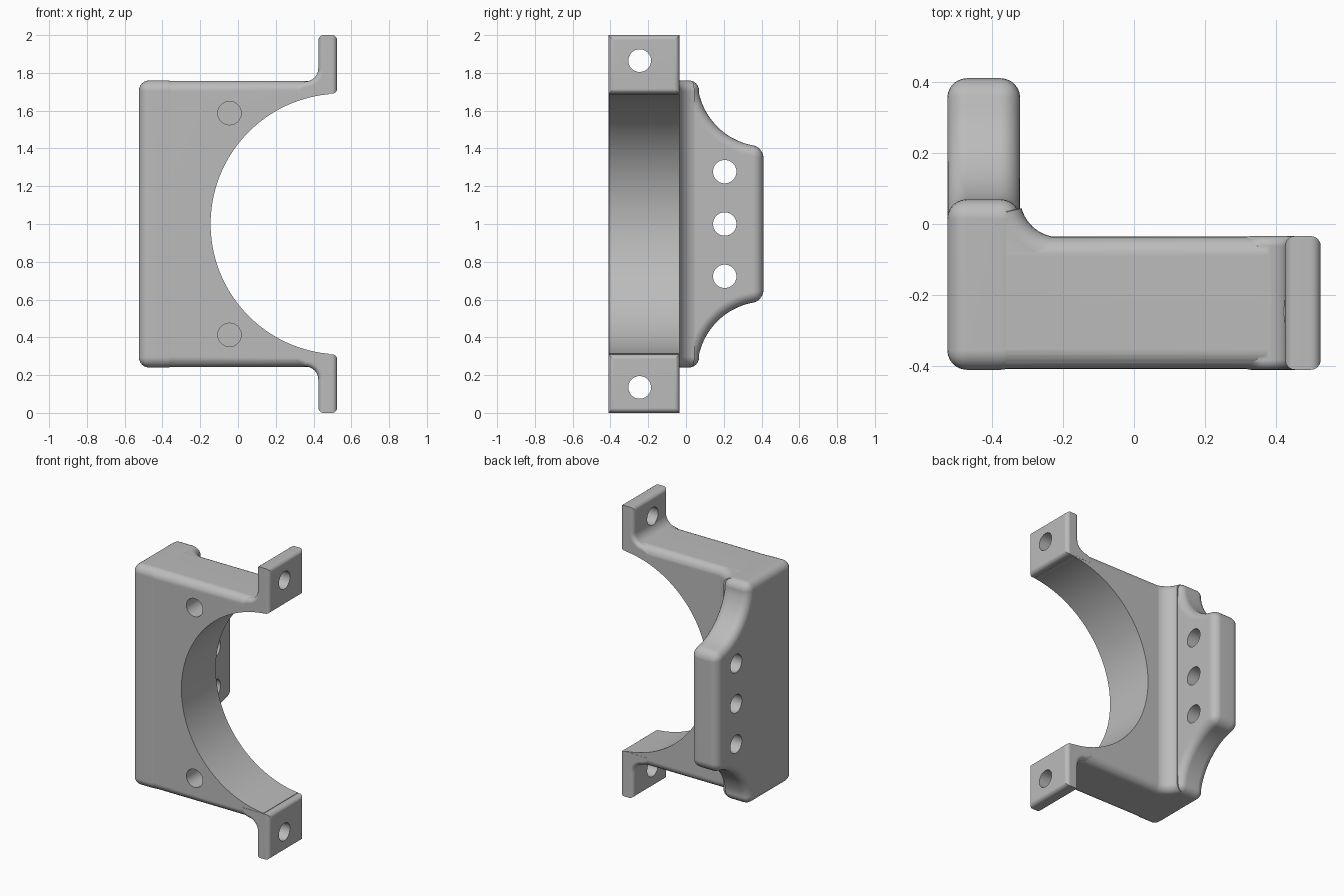
import bpy, bmesh
from math import sin, cos, pi, radians, sqrt
from mathutils import Matrix

if "Cube" in bpy.data.objects:
    bpy.data.objects.remove(bpy.data.objects["Cube"], do_unlink=True)

EDGE = 0.055          # rounding of the body edges
TOP, LOW = 1.76, 0.24

grey = bpy.data.materials.new("plain grey")
grey.use_nodes = True
colour = (0.5, 0.5, 0.5, 1)
grey.diffuse_color = colour
grey.node_tree.nodes["Principled BSDF"].inputs["Base Color"].default_value = colour


def finish(name, bm):
    bmesh.ops.recalc_face_normals(bm, faces=bm.faces[:])
    mesh = bpy.data.meshes.new(name)
    bm.to_mesh(mesh)
    bm.free()
    mesh.materials.append(grey)
    obj = bpy.data.objects.new(name, mesh)
    bpy.context.scene.collection.objects.link(obj)
    return obj


def loft(name, sections, radius=0, rule=None):
    """Skin closed sections, cap both ends and round the edges the rule picks."""
    bm = bmesh.new()
    rings = [[bm.verts.new(p) for p in s] for s in sections]
    n = len(rings[0])
    for a, b in zip(rings, rings[1:]):
        for i in range(n):
            j = (i + 1) % n
            bm.faces.new((a[i], a[j], b[j], b[i]))
    bm.faces.new(rings[0][::-1])
    bm.faces.new(rings[-1])
    bmesh.ops.recalc_face_normals(bm, faces=bm.faces[:])
    if radius:
        picked = [e for e in bm.edges
                  if e.calc_face_angle(0) > radians(30) and rule(*[v.co for v in e.verts])]
        bmesh.ops.bevel(bm, geom=picked, offset=radius, offset_type='OFFSET',
                        segments=6, profile=0.5, affect='EDGES', clamp_overlap=False)
    return finish(name, bm)


def arc(cx, cy, r, start, end, steps):
    angles = [radians(start + (end - start) * i / steps) for i in range(steps + 1)]
    return [(cx + r * cos(a), cy + r * sin(a)) for a in angles]


def cylinder(name, axis, centre, r, depth, sides=40):
    bm = bmesh.new()
    turn = Matrix.Rotation(pi / 2, 4, 'Y' if axis == 'X' else 'X')
    bmesh.ops.create_cone(bm, cap_ends=True, segments=sides, radius1=r, radius2=r,
                          depth=depth, matrix=Matrix.Translation(centre) @ turn)
    obj = finish(name, bm)
    obj.hide_render = True
    return obj


def combine(target, other, operation):
    mod = target.modifiers.new("combine", 'BOOLEAN')
    mod.object, mod.operation, mod.solver = other, operation, 'EXACT'
    graph = bpy.context.evaluated_depsgraph_get()
    result = bpy.data.meshes.new_from_object(target.evaluated_get(graph))
    target.modifiers.clear()
    target.data = result
    bpy.data.objects.remove(other, do_unlink=True)


# Side plate with scooped rear corners
upper = [(-0.41, TOP), (0.07, TOP)] + arc(0.42, 1.77, 0.36, 193, 255, 14) + [(0.41, 1.405)]
outline = upper + [(y, 2 - z) for y, z in reversed(upper)]
bracket = loft("bracket", [[(x, y, z) for y, z in outline] for x in (-0.525, -0.32)],
               EDGE, lambda a, b: True)

# Front block, buried slightly inside the plate
block_profile = [(-0.408, LOW + 0.002), (-0.035, LOW + 0.002),
                 (-0.035, TOP - 0.002), (-0.408, TOP - 0.002)]
block = loft("front_block", [[(x, y, z) for y, z in block_profile] for x in (-0.42, 0.48)],
             EDGE, lambda a, b: abs(a.x - b.x) > 0.5)

# Concave web joining block and plate, rounded at its ends
levels = []
for i in range(7):
    t = pi / 2 * i / 6
    levels.append((TOP - 0.003 - EDGE * (1 - sin(t)), EDGE * (1 - cos(t))))
levels = [(2 - z, d) for z, d in reversed(levels)] + levels
sections = []
for z, inset in levels:
    web = [(-0.42, -0.15), (-0.21, -0.15)]
    web += arc(-0.21, 0.073, 0.11 + inset, -90, -165, 12) + [(-0.42, 0.03)]
    sections.append([(x, y, z) for x, y in web])
fillet = loft("corner_fillet", sections)

# Mounting ears
ear = [(0.525, 1.69), (0.525, 2), (0.425, 2)] + arc(0.355, 1.824, 0.07, 0, -90, 8)
ear += [(0.30, 1.73), (0.30, 1.69)]


def ear_rule(a, b):
    height = [abs(v.z - 1) for v in (a, b)]
    if abs(a.y - b.y) > 0.1:
        return a.x > 0.4
    return min(height) < 0.999 and max(height) > 0.691


ears = []
for side, name in ((1, "upper_ear"), (-1, "lower_ear")):
    ears.append(loft(name, [[(x, y, 1 + side * (z - 1)) for x, z in ear]
                            for y in (-0.41, -0.034)], 0.028, ear_rule))

for part in [block, fillet] + ears:
    combine(bracket, part, 'UNION')

# Round clearance and drilled holes
cutters = [cylinder("bore_cutter", 'Y', (0.545, -0.2, 1), 0.69, 0.9, 160)]
for side in (1, -1):
    cutters.append(cylinder("ear_hole_cutter", 'X', (0.5, -0.245, 1 + side * 0.865), 0.06, 0.5))
    cutters.append(cylinder("blind_hole_cutter", 'Y', (-0.045, -0.41, 1 + side * 0.587), 0.062, 0.3))
for step in (-1, 0, 1):
    cutters.append(cylinder("plate_hole_cutter", 'X', (-0.42, 0.205, 1 + step * 0.277), 0.062, 0.6))
for cutter in cutters:
    combine(bracket, cutter, 'DIFFERENCE')

# One clean material and smooth rounded edges
bracket.data.materials.clear()
bracket.data.materials.append(grey)
for face in bracket.data.polygons:
    face.material_index = 0
bpy.ops.object.select_all(action='DESELECT')
bracket.select_set(True)
bpy.context.view_layer.objects.active = bracket
bpy.ops.object.shade_smooth_by_angle(angle=radians(30))
weighted = bracket.modifiers.new("weighted normals", 'WEIGHTED_NORMAL')
weighted.keep_sharp = True
